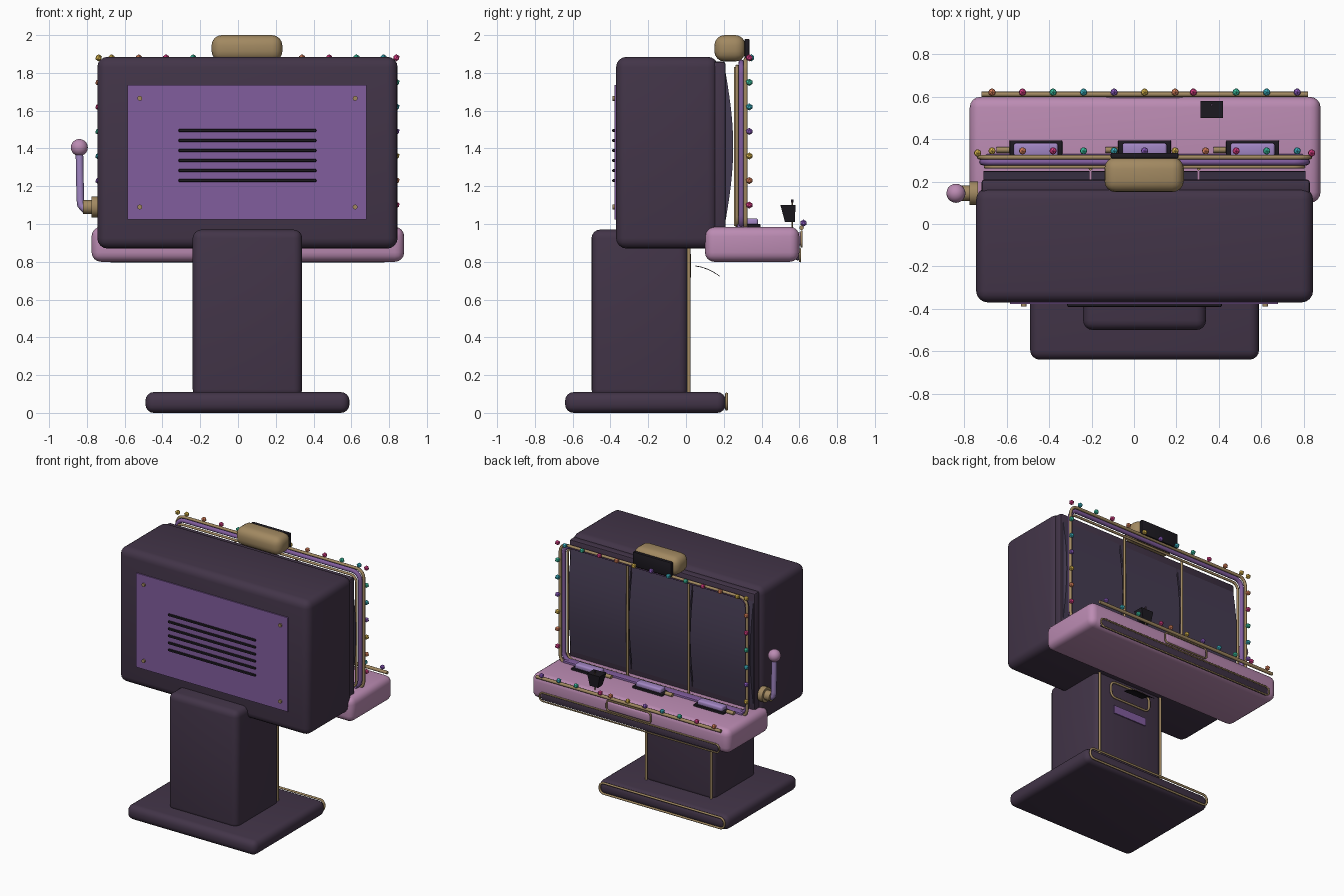
import bpy, bmesh, math
from mathutils import Vector

if "Cube" in bpy.data.objects:
    bpy.data.objects.remove(bpy.data.objects["Cube"])

CX = 0.05  # cabinet centre line


def mat(name, r, g, b):
    m = bpy.data.materials.new(name)
    m.diffuse_color = (r, g, b, 1)
    m.use_nodes = True
    m.node_tree.nodes["Principled BSDF"].inputs["Base Color"].default_value = m.diffuse_color
    return m


DARK = mat("dark_plum", 0.055, 0.035, 0.065)
REEL = mat("reel_plum", 0.06, 0.045, 0.085)
PURPLE = mat("purple", 0.22, 0.11, 0.34)
LILAC = mat("lilac", 0.36, 0.24, 0.55)
PINK = mat("pink", 0.5, 0.26, 0.45)
GOLD = mat("gold", 0.36, 0.25, 0.12)
BLACK = mat("black", 0.012, 0.01, 0.015)
BULBS = [mat("bulb_%d" % i, *c) for i, c in enumerate([
    (0.75, 0.5, 0.08), (0.8, 0.25, 0.12), (0.75, 0.05, 0.25),
    (0.05, 0.6, 0.4), (0.05, 0.5, 0.6), (0.3, 0.12, 0.6)])]


def finish(name, bm, m, smooth=True):
    bmesh.ops.recalc_face_normals(bm, faces=bm.faces)
    me = bpy.data.meshes.new(name)
    bm.to_mesh(me)
    bm.free()
    ob = bpy.data.objects.new(name, me)
    bpy.context.collection.objects.link(ob)
    me.materials.append(m)
    if smooth:
        bpy.ops.object.select_all(action='DESELECT')
        bpy.context.view_layer.objects.active = ob
        ob.select_set(True)
        bpy.ops.object.shade_smooth_by_angle(angle=math.radians(35))
    return ob


def box(name, x, y, z, m, bevel=0.0, seg=4):
    """Box from (min, max) ranges with rounded edges."""
    bm = bmesh.new()
    bmesh.ops.create_cube(bm, size=1)
    for v in bm.verts:
        v.co = Vector([(a + b) / 2 + c * (b - a) for c, (a, b) in zip(v.co, (x, y, z))])
    if bevel:
        bmesh.ops.bevel(bm, geom=bm.edges[:], offset=bevel, segments=seg,
                        profile=0.5, affect='EDGES')
    return finish(name, bm, m)


def prism(name, profile, x0, x1, m):
    """Closed (y, z) profile extruded along x."""
    bm = bmesh.new()
    f = bm.faces.new([bm.verts.new((x0, y, z)) for y, z in profile])
    r = bmesh.ops.extrude_face_region(bm, geom=[f])
    for v in r["geom"]:
        if isinstance(v, bmesh.types.BMVert):
            v.co.x = x1
    return finish(name, bm, m)


def cyl(name, p, axis, r, length, m, seg=24, r2=None):
    bm = bmesh.new()
    bmesh.ops.create_cone(bm, cap_ends=True, segments=seg, radius1=r,
                          radius2=r if r2 is None else r2, depth=length)
    rot = Vector((0, 0, 1)).rotation_difference(Vector(axis)).to_matrix()
    bmesh.ops.transform(bm, matrix=rot.to_4x4(), verts=bm.verts)
    bmesh.ops.translate(bm, vec=p, verts=bm.verts)
    return finish(name, bm, m)


def tube(name, pts, r, m, closed=False):
    cu = bpy.data.curves.new(name, 'CURVE')
    cu.dimensions = '3D'
    cu.bevel_depth, cu.bevel_resolution, cu.use_fill_caps = r, 2, True
    sp = cu.splines.new('POLY')
    sp.points.add(len(pts) - 1)
    for p, c in zip(sp.points, pts):
        p.co = (*c, 1)
    sp.use_cyclic_u = closed
    cu.materials.append(m)
    ob = bpy.data.objects.new(name, cu)
    bpy.context.collection.objects.link(ob)
    bpy.ops.object.select_all(action='DESELECT')
    bpy.context.view_layer.objects.active = ob
    ob.select_set(True)
    bpy.ops.object.convert(target='MESH')
    bpy.ops.object.shade_smooth_by_angle(angle=math.radians(50))


def ring(name, x, z, y, corner, r, m):
    """Rounded rectangular loop of tube in the xz plane."""
    pts = []
    for i, (cx, cz) in enumerate([(x[1] - corner, z[1] - corner), (x[0] + corner, z[1] - corner),
                                  (x[0] + corner, z[0] + corner), (x[1] - corner, z[0] + corner)]):
        for k in range(6):
            a = math.radians(90 * i + 18 * k)
            pts.append((cx + corner * math.cos(a), y, cz + corner * math.sin(a)))
    tube(name, pts, r, m, True)


def bulb(i, p):
    bm = bmesh.new()
    bmesh.ops.create_icosphere(bm, subdivisions=1, radius=0.019)
    bmesh.ops.translate(bm, vec=p, verts=bm.verts)
    finish("bulb", bm, BULBS[i % 6], smooth=False)


# stand
box("base", (-0.49, 0.59), (-0.64, 0.21), (0, 0.11), DARK, 0.045)
ring("base_trim", (-0.47, 0.57), (0.02, 0.10), 0.215, 0.035, 0.008, GOLD)
box("column", (-0.24, 0.34), (-0.50, 0.01), (0.08, 0.97), DARK, 0.045)
for s in (-1, 1):
    cyl("column_rod", (CX + s * 0.27, 0.015, 0.49), (0, 0, 1), 0.009, 0.80, GOLD, 12)

# coin return on the column
ring("return_trim", (-0.12, 0.22), (0.72, 0.84), 0.018, 0.04, 0.008, GOLD)
box("return_plate", (-0.09, 0.19), (0.0, 0.018), (0.60, 0.66), PURPLE)
arc = [(0.05 + 0.13 * t, 0.78 - 0.015 * t - 0.04 * t * t) for t in (0, 0.25, 0.5, 0.75, 1)]
prism("return_lip", arc + [(y, z - 0.004) for y, z in reversed(arc)], -0.03, 0.13, BLACK)

# cabinet and its front service panel
box("cabinet", (-0.745, 0.845), (-0.37, 0.17), (0.87, 1.885), DARK, 0.055)
box("cabinet_rear_plate", (-0.72, 0.83), (0.14, 0.21), (0.89, 1.86), DARK, 0.015, 2)
box("service_panel", (-0.585, 0.68), (-0.378, -0.36), (1.025, 1.735), PURPLE)
for sx in (-1, 1):
    for z in (1.09, 1.665):
        cyl("panel_screw", (CX + sx * 0.57, -0.382, z), (0, 1, 0), 0.013, 0.014, GOLD, 12)
for i in range(6):
    z = 1.23 + 0.053 * i
    box("vent_slat", (-0.315, 0.415), (-0.391, -0.37), (z - 0.008, z + 0.008), BLACK, 0.006, 2)

# curved reels with dividers
curve = [(0.205 + 0.045 * math.cos(math.pi / 2 * t / 8), 1.41 + 0.42 * t / 8) for t in range(-8, 9)]
for i in range(3):
    x0 = -0.71 + 0.51 * i
    prism("reel", [(0.19, 0.99)] + curve + [(0.19, 1.83)], x0, x0 + 0.50, REEL)
for x in (-0.205, 0.305):
    cyl("reel_divider", (x, 0.262, 1.41), (0, 0, 1), 0.009, 0.84, GOLD, 12)

# window frame
ring("frame_inner", (-0.70, 0.80), (0.99, 1.835), 0.27, 0.05, 0.009, GOLD)
ring("frame_middle", (-0.715, 0.815), (0.985, 1.855), 0.293, 0.06, 0.016, PURPLE)
ring("frame_outer", (-0.73, 0.83), (0.97, 1.87), 0.315, 0.06, 0.011, GOLD)
for i in range(11):
    bulb(i, (-0.67 + 0.144 * i, 0.345, 1.88))
for i in range(7):
    for x in (-0.738, 0.838):
        bulb(i + (x > 0) * 2, (x, 0.335, 1.88 - 0.13 * i))

# topper
box("topper", (-0.14, 0.235), (0.15, 0.315), (1.86, 2.0), GOLD, 0.055)
box("topper_plate", (-0.11, 0.21), (0.31, 0.336), (1.87, 1.98), BLACK, 0.006, 2)

# button deck
box("deck", (-0.775, 0.88), (0.10, 0.60), (0.80, 0.985), PINK, 0.05)
box("deck_ledge", (-0.70, 0.80), (0.27, 0.33), (0.97, 1.0), PURPLE, 0.008, 2)
for x in (-0.463, CX, 0.56):
    box("button_tray", (x - 0.125, x + 0.125), (0.31, 0.395), (0.975, 1.0), BLACK, 0.006, 2)
    box("button", (x - 0.105, x + 0.105), (0.32, 0.382), (0.99, 1.03), LILAC, 0.012, 3)
    cyl("button_peg", (x - 0.155, 0.35, 0.995), (1, 0, 0), 0.014, 0.06, GOLD, 12)

# deck rear edge
cyl("deck_rail", (CX, 0.612, 0.98), (1, 0, 0), 0.012, 1.54, GOLD, 12)
for i in range(11):
    x = 0.28 if i == 7 else -0.67 + 0.144 * i
    bulb(i + 1, (x, 0.622, 1.005))
box("deck_strip", (-0.69, 0.79), (0.58, 0.603), (0.808, 0.862), DARK, 0.008, 2)
ring("deck_strip_trim", (-0.70, 0.80), (0.803, 0.866), 0.604, 0.028, 0.006, GOLD)
box("deck_hatch", (-0.13, 0.23), (0.58, 0.618), (0.885, 0.955), PINK, 0.015, 3)
ring("deck_hatch_trim", (-0.135, 0.235), (0.88, 0.96), 0.612, 0.025, 0.006, GOLD)

# small reader on the deck
bm = bmesh.new()
bmesh.ops.create_cube(bm, size=1)
for v in bm.verts:
    w = 1.0 if v.co.z > 0 else 0.65
    v.co = Vector((0.367 + v.co.x * 0.105 * w, 0.54 + v.co.y * 0.08 * w + (0.01 if w < 1 else 0),
                   1.055 + v.co.z * 0.09))
finish("reader", bm, BLACK, smooth=False)
cyl("reader_stem", (0.367, 0.562, 1.05), (0, 0, 1), 0.004, 0.15, GOLD, 8)
cyl("reader_tip", (0.367, 0.562, 1.122), (0, 0, 1), 0.007, 0.014, DARK, 8)

# pull lever
cyl("lever_hub", (-0.755, 0.145, 1.09), (1, 0, 0), 0.055, 0.04, GOLD)
cyl("lever_axle", (-0.79, 0.145, 1.09), (1, 0, 0), 0.036, 0.06, GOLD)
tube("lever_arm", [(-0.78, 0.145, 1.075), (-0.815, 0.145, 1.08), (-0.832, 0.145, 1.10),
                   (-0.835, 0.145, 1.13), (-0.84, 0.145, 1.40)], 0.02, LILAC)
bm = bmesh.new()
bmesh.ops.create_uvsphere(bm, u_segments=20, v_segments=12, radius=0.045)
bmesh.ops.translate(bm, vec=(-0.84, 0.145, 1.405), verts=bm.verts)
finish("lever_ball", bm, PINK)
